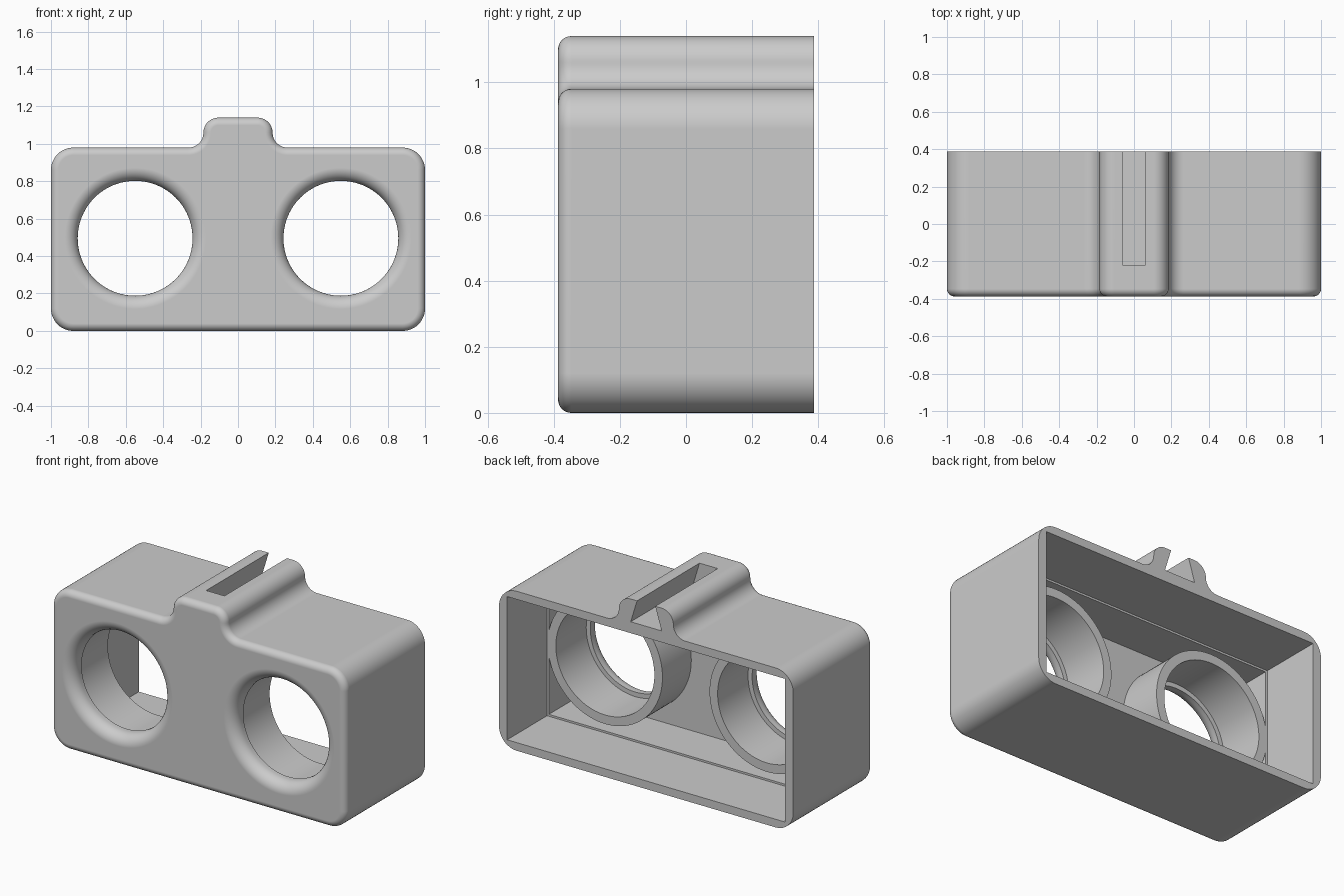
import bpy, bmesh, math

if "Cube" in bpy.data.objects:
    bpy.data.objects.remove(bpy.data.objects["Cube"])

HALF_DEPTH = 0.387
BACK, FRONT = HALF_DEPTH, -HALF_DEPTH
EYE_X, EYE_Z = 0.55, 0.495

grey = bpy.data.materials.new("plain_grey")
grey.use_nodes = True
grey.diffuse_color = (0.6, 0.6, 0.6, 1)
grey.node_tree.nodes["Principled BSDF"].inputs["Base Color"].default_value = (0.6, 0.6, 0.6, 1)


def loft(name, rings, closed=False):
    """Skin equal-length rings of points; cap the ends unless the rings form a loop."""
    bm = bmesh.new()
    loops = [[bm.verts.new(p) for p in ring] for ring in rings]
    pairs = list(zip(loops, loops[1:]))
    for a, b in pairs:
        for i in range(len(a)):
            j = (i + 1) % len(a)
            bm.faces.new((a[i], a[j], b[j], b[i]))
    bm.faces.new(loops[0])
    bm.faces.new(loops[-1])
    bmesh.ops.recalc_face_normals(bm, faces=bm.faces)
    mesh = bpy.data.meshes.new(name)
    bm.to_mesh(mesh)
    bm.free()
    mesh.materials.append(grey)
    obj = bpy.data.objects.new(name, mesh)
    bpy.context.collection.objects.link(obj)
    return obj


def prism(name, profile, y0, y1):
    """Extrude an XZ profile along y."""
    return loft(name, [[(x, y, z) for x, z in profile] for y in (y0, y1)])


def rect(half_width, bottom, top):
    return [(-half_width, bottom), (half_width, bottom), (half_width, top), (-half_width, top)]


def lathe(name, cx, stations, sides=96):
    """Stack circles of (y, radius) around an eyepiece axis."""
    turns = [2 * math.pi * i / sides for i in range(sides)]
    return loft(name, [[(cx + r * math.cos(t), y, EYE_Z + r * math.sin(t)) for t in turns]
                       for y, r in stations])


def combine(body, tool, operation):
    mod = body.modifiers.new("combine", "BOOLEAN")
    mod.object, mod.operation, mod.solver = tool, operation, "EXACT"
    bpy.context.view_layer.objects.active = body
    bpy.ops.object.modifier_apply(modifier=mod.name)
    bpy.data.objects.remove(tool)


def outline(inset):
    """Rounded box silhouette with a raised rail on top, shrunk by inset."""
    corner, small = 0.12, 0.08
    # centre x, centre z, radius, start angle, end angle
    arcs = [(1 - corner, corner, corner - inset, -90, 0),
            (1 - corner, 0.98 - corner, corner - inset, 0, 90),
            (0.185 + small, 0.98 + small, small + inset, 270, 180),
            (0.185 - small, 1.14 - small, small - inset, 0, 90)]
    half = []
    for cx, cz, r, a0, a1 in arcs:
        for i in range(13):
            a = math.radians(a0 + (a1 - a0) * i / 12)
            half.append((cx + r * math.cos(a), cz + r * math.sin(a)))
    return half + [(-x, z) for x, z in reversed(half)]


# Outer shell with a rounded front edge
EDGE = 0.04
steps = [math.radians(90 * i / 8) for i in range(9)]
levels = [(BACK, 0)] + [(FRONT + EDGE * (1 - math.sin(a)), EDGE * (1 - math.cos(a))) for a in steps]
body = loft("viewer_housing", [[(x, y, z) for x, z in outline(d)] for y, d in levels])

# Hollow interior, stepped in slightly behind the tubes
combine(body, prism("deep_cavity", rect(0.932, 0.062, 0.918), -0.28, 0.1), "DIFFERENCE")
combine(body, prism("rear_cavity", rect(0.945, 0.05, 0.93), 0, BACK + 0.1), "DIFFERENCE")

# Lens tubes: solid barrel, then a bore with a lip and a flared front opening
FLARE = 0.07
flare = [(FRONT + FLARE * (1 - math.sin(a)), 0.307 + FLARE * (1 - math.cos(a)))
         for a in steps]
for side in (-1, 1):
    combine(body, lathe("tube", side * EYE_X, [(-0.3, 0.39), (0, 0.39)]), "UNION")
    bore = [(0.1, 0.335), (-0.295, 0.335), (-0.295, 0.307)] + flare
    bore.append((FRONT - 0.05, bore[-1][1]))
    combine(body, lathe("bore", side * EYE_X, bore), "DIFFERENCE")

# Dovetail slot along the rail, open at the back
narrow, wide, floor, top = 0.062, 0.105, 1.0, 1.14
slope = (wide - narrow) / (top - floor)
above = narrow - slope * 0.05
slot = [(-wide, floor), (wide, floor), (above, top + 0.05), (-above, top + 0.05)]
combine(body, prism("slot", slot, -0.22, BACK + 0.1), "DIFFERENCE")

# Smooth rounded parts, keep flat faces clean
bpy.ops.object.select_all(action="DESELECT")
body.select_set(True)
bpy.context.view_layer.objects.active = body
bpy.ops.object.shade_smooth_by_angle(angle=math.radians(30))
weighted = body.modifiers.new("clean_normals", "WEIGHTED_NORMAL")
weighted.keep_sharp = True
